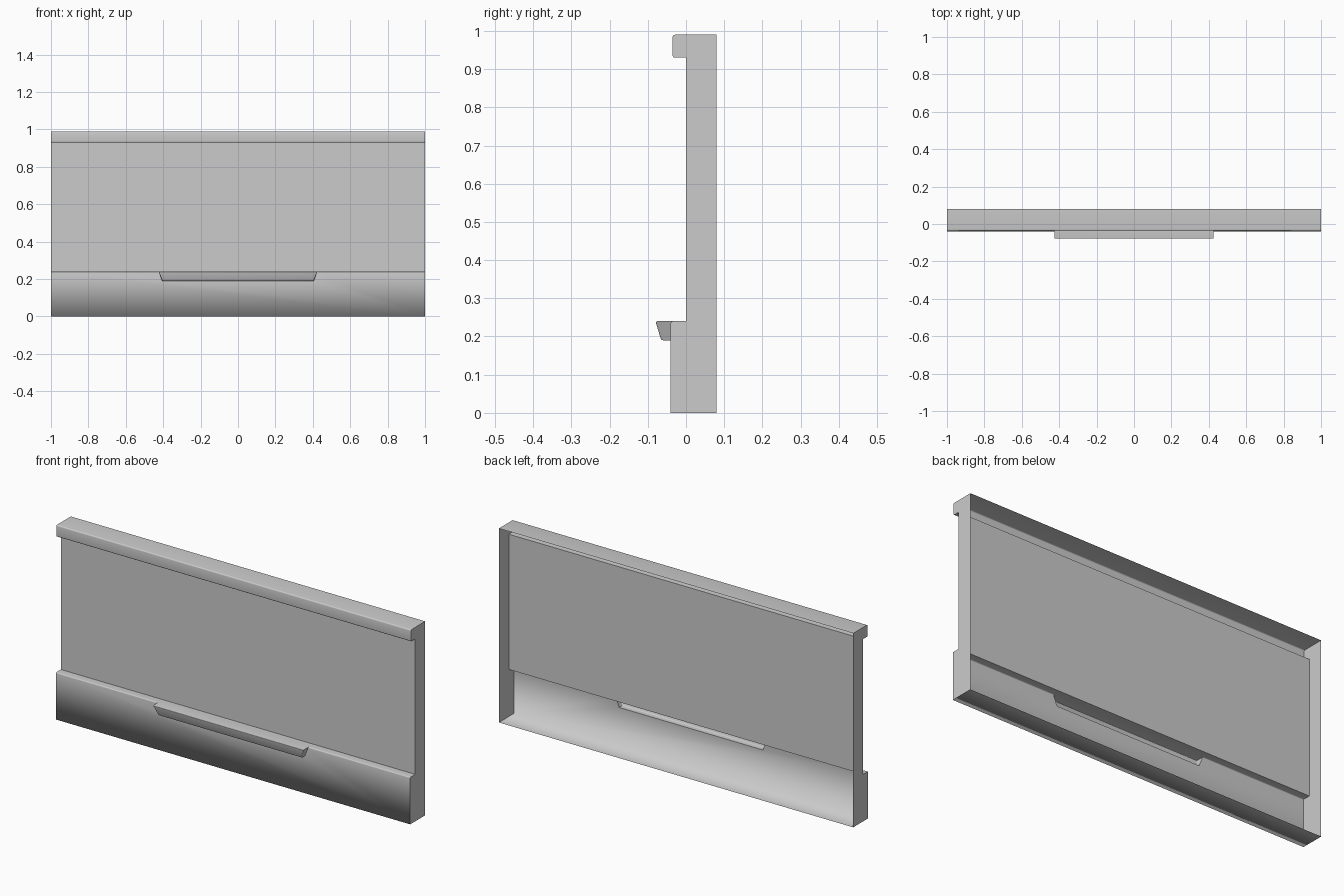
import bpy, bmesh, math

if "Cube" in bpy.data.objects:
    bpy.data.objects.remove(bpy.data.objects["Cube"])


def make_object(name, bm):
    bmesh.ops.recalc_face_normals(bm, faces=bm.faces[:])
    mesh = bpy.data.meshes.new(name)
    bm.to_mesh(mesh)
    bm.free()
    obj = bpy.data.objects.new(name, mesh)
    bpy.context.collection.objects.link(obj)
    return obj


def rounded(y, z, r, start, steps=4):
    """Quarter-circle corner of a profile, turning anticlockwise from start."""
    dy, dz = (r, -r) if start == 90 else (r, r)
    return [(y + dy + r * math.cos(a), z + dz + r * math.sin(a))
            for a in (math.radians(start + 90 * i / steps) for i in range(steps + 1))]


# Fascia: side profile (y, z) swept across the full width
profile = [(0.08, 0.99)]
profile += rounded(-0.035, 0.99, 0.006, 90)     # top rail, upper corner
profile += rounded(-0.035, 0.93, 0.006, 180)    # top rail, lower corner
profile += [(0, 0.93), (0, 0.24)]               # recessed middle panel
profile += rounded(-0.04, 0.24, 0.005, 90)      # lower panel step
profile += [(-0.04, 0), (0.08, 0)]
bm = bmesh.new()
end = bm.faces.new([bm.verts.new((-1, y, z)) for y, z in profile])
swept = bmesh.ops.extrude_face_region(bm, geom=[end], use_keep_orig=True)
bmesh.ops.translate(bm, vec=(2, 0, 0),
                    verts=[v for v in swept["geom"] if isinstance(v, bmesh.types.BMVert)])
panel = make_object("fascia_panel", bm)

# Grip: tapered block with a softened front
bm = bmesh.new()
bmesh.ops.create_cube(bm, size=2)
for v in bm.verts:
    top, front = v.co.z > 0, v.co.y < 0
    v.co.x *= 0.425 if top else 0.405
    v.co.y = (-0.08 if top else -0.065) if front else -0.02
    v.co.z = 0.24 if top else 0.19
front_edges = [e for e in bm.edges if all(v.co.y < -0.05 for v in e.verts)]
bmesh.ops.bevel(bm, geom=front_edges, offset=0.005, segments=3, profile=0.5, affect='EDGES')
grip = make_object("grip_helper", bm)
grip.hide_render = True

# Join the grip so its inside is open to the hollow panel
mod = panel.modifiers.new("grip", 'BOOLEAN')
mod.operation = 'UNION'
mod.solver = 'EXACT'
mod.object = grip
bpy.context.view_layer.objects.active = panel
panel.select_set(True)
bpy.ops.object.modifier_apply(modifier=mod.name)
bpy.data.objects.remove(grip, do_unlink=True)

# Open back, leaving a thin shell
bm = bmesh.new()
bm.from_mesh(panel.data)
back = [f for f in bm.faces if all(abs(v.co.y - 0.08) < 1e-4 for v in f.verts)]
bmesh.ops.delete(bm, geom=back, context='FACES')

# Smooth shading: the lower front edge stays soft, other hard corners sharp
for f in bm.faces:
    f.smooth = True
for e in bm.edges:
    lower_front = all(v.co.z < 1e-4 and v.co.y < -0.039 for v in e.verts)
    if len(e.link_faces) == 2 and not lower_front:
        e.smooth = e.calc_face_angle(0) < math.radians(40)
bm.to_mesh(panel.data)
bm.free()
